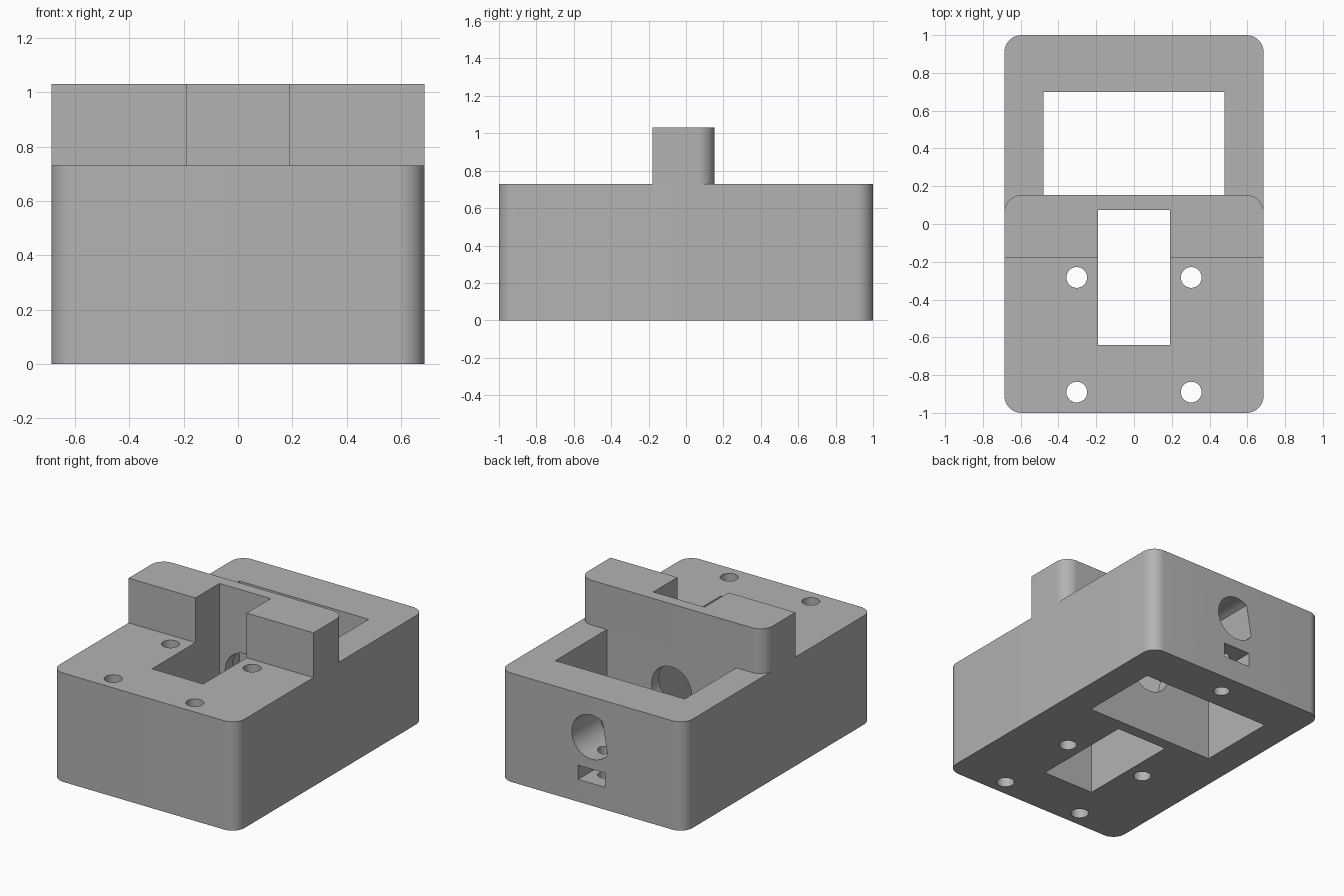
import bpy, bmesh
from math import cos, sin, radians
from mathutils import Matrix

cube = bpy.data.objects.get("Cube")
if cube:
    bpy.data.objects.remove(cube, do_unlink=True)

W, TOP, R = 0.686, 0.73, 0.09

grey = bpy.data.materials.new("plain grey")
grey.use_nodes = True
grey.diffuse_color = (0.45, 0.45, 0.45, 1)
grey.node_tree.nodes["Principled BSDF"].inputs["Base Color"].default_value = grey.diffuse_color


def arc(cx, cy, r, a0, a1, n):
    """Points on an arc, both ends included."""
    angles = [radians(a0 + (a1 - a0) * i / n) for i in range(n + 1)]
    return [(cx + r * cos(a), cy + r * sin(a)) for a in angles]


def rect(x0, x1, y0, y1):
    return [(x0, y0), (x1, y0), (x1, y1), (x0, y1)]


def prism(name, outline, low, high, along_y=False):
    """Extrude an outline upward, or an (x, z) outline along y."""
    bm = bmesh.new()
    face = bm.faces.new([bm.verts.new((x, y, low)) for x, y in outline])
    grown = bmesh.ops.extrude_face_region(bm, geom=[face])["geom"]
    moved = [v for v in grown if isinstance(v, bmesh.types.BMVert)]
    bmesh.ops.translate(bm, verts=moved, vec=(0, 0, high - low))
    if along_y:
        swap = Matrix(((1, 0, 0, 0), (0, 0, 1, 0), (0, 1, 0, 0), (0, 0, 0, 1)))
        bmesh.ops.transform(bm, matrix=swap, verts=bm.verts)
    bmesh.ops.recalc_face_normals(bm, faces=bm.faces)
    mesh = bpy.data.meshes.new(name)
    bm.to_mesh(mesh)
    bm.free()
    mesh.materials.append(grey)
    obj = bpy.data.objects.new(name, mesh)
    bpy.context.collection.objects.link(obj)
    return obj


def circle(x, y, r, n=40):
    return arc(x, y, r, 0, 360, n)[:-1]


def smooth(obj):
    bpy.ops.object.select_all(action="DESELECT")
    obj.select_set(True)
    bpy.context.view_layer.objects.active = obj
    bpy.ops.object.shade_smooth_by_angle(angle=radians(30))


# Main block with rounded vertical corners
corners = [(1, 1, 0), (-1, 1, 90), (-1, -1, 180), (1, -1, 270)]
outline = []
for sx, sy, a in corners:
    outline += arc(sx * (W - R), sy * (1 - R), R, a, a + 90, 10)
block = prism("housing_block", outline, 0, TOP)

# Through openings: rear pocket, front slot, mounting holes
cutters = [
    prism("pocket_cutter", rect(-0.48, 0.48, 0.153, 0.70), -0.1, 1.2),
    prism("slot_cutter", rect(-0.19, 0.19, -0.64, 0.075), -0.1, 1.2),
]
for x in (-0.303, 0.303):
    for y in (-0.283, -0.89):
        cutters.append(prism("screw_hole_cutter", circle(x, y, 0.055), -0.1, 1.2))

# Shaft bore in the inner wall, flat-sided bore in the rear wall
cutters.append(prism("inner_bore_cutter", circle(0, 0.46, 0.148), 0, 0.4, True))
cutters.append(prism("rear_bore_cutter", arc(0, 0.46, 0.148, -143, 123, 32), 0.5, 1.1, True))

# Nut slot in the rear wall and set-screw hole from below
cutters.append(prism("nut_slot_cutter", rect(-0.1, 0.1, 0.15, 0.245), 0.75, 1.1, True))
cutters.append(prism("set_screw_cutter", circle(0, 0.85, 0.05), -0.1, 0.46))

for cutter in cutters:
    mod = block.modifiers.new(cutter.name, "BOOLEAN")
    mod.operation = "DIFFERENCE"
    mod.solver = "EXACT"
    mod.object = cutter
    bpy.context.view_layer.objects.active = block
    bpy.ops.object.modifier_apply(modifier=mod.name)
    bpy.data.objects.remove(cutter, do_unlink=True)
smooth(block)

# Raised bridge: notched in front, rounded at its rear corners
back, front = 0.153, -0.18
profile = arc(W - R, back - R, R, 0, 90, 10) + arc(R - W, back - R, R, 90, 180, 10)
profile += [(-W, front), (-0.19, front), (-0.19, 0.075),
            (0.19, 0.075), (0.19, front), (W, front)]
bridge = prism("raised_bridge", profile, TOP, 1.03)
smooth(bridge)
